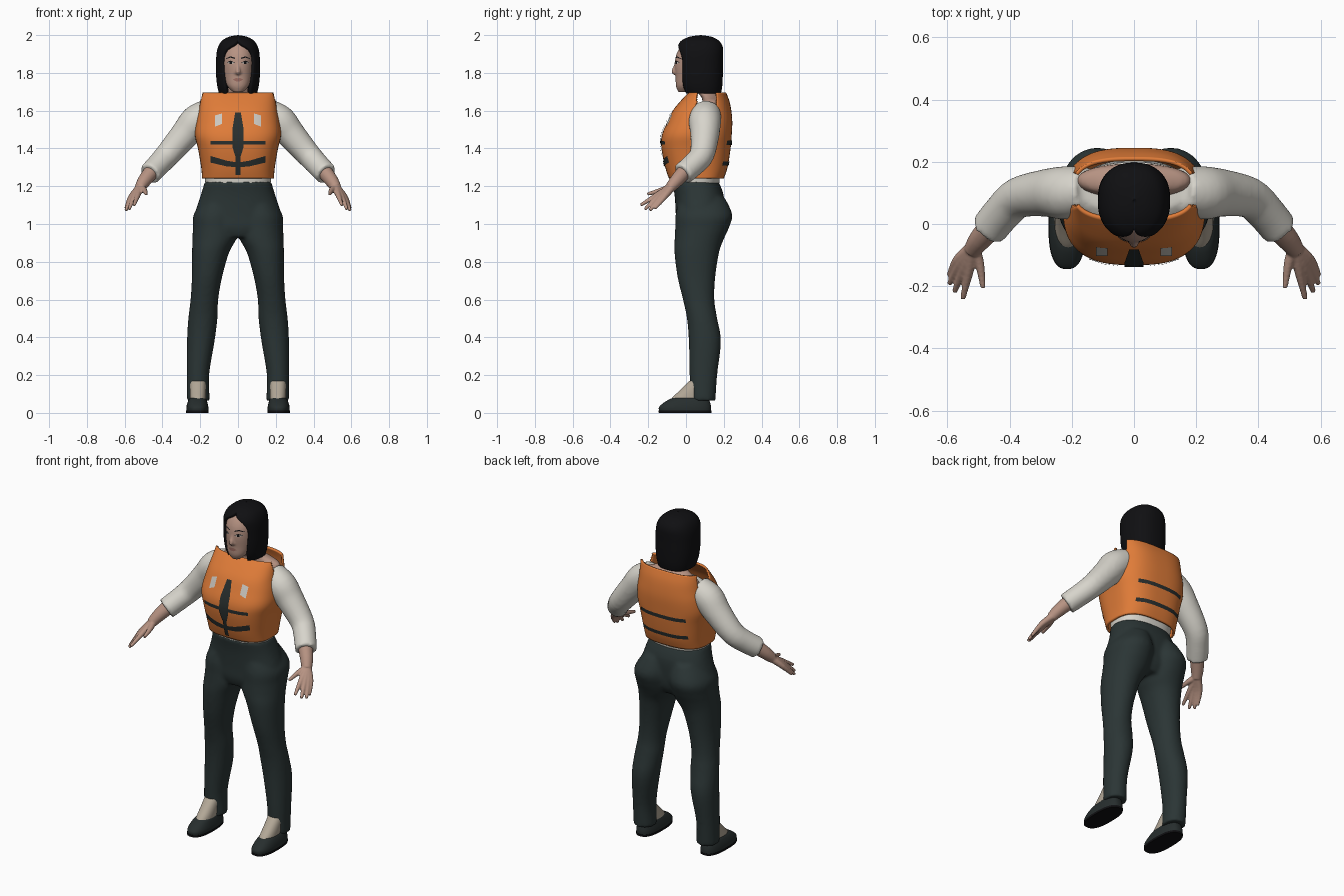
import bpy, bmesh, math
from mathutils import Vector
from mathutils.bvhtree import BVHTree

cube = bpy.data.objects.get("Cube")
if cube:
    bpy.data.objects.remove(cube, do_unlink=True)


def material(name, r, g, b):
    m = bpy.data.materials.new(name)
    m.use_nodes = True
    m.diffuse_color = (r, g, b, 1)
    bsdf = m.node_tree.nodes["Principled BSDF"]
    bsdf.inputs["Base Color"].default_value = (r, g, b, 1)
    bsdf.inputs["Roughness"].default_value = 0.8
    return m


ORANGE = material("vest orange", .74, .2, .04)
STRAP = material("strap charcoal", .022, .028, .027)
PATCH = material("patch grey", .6, .57, .52)
SHIRT = material("shirt white", .68, .66, .6)
SKIN = material("skin", .47, .29, .225)
HAIR = material("hair black", .005, .005, .006)
TROUSER = material("trouser dark green", .024, .036, .036)
SHOE = material("shoe dark", .02, .027, .027)
SOCK = material("sock tan", .45, .39, .31)
LIP = material("lip rose", .33, .15, .12)


def spline(rows, steps=4):
    """Resample rows of numbers along a smooth curve."""
    out = []
    for i in range(len(rows) - 1):
        a, b, c, d = (rows[max(0, min(len(rows) - 1, i + k))] for k in (-1, 0, 1, 2))
        for t in (k / steps for k in range(steps)):
            out.append([q + .5 * t * (r - p + t * (2*p - 5*q + 4*r - s + t * (3*(q - r) + s - p)))
                        for p, q, r, s in zip(a, b, c, d)])
    return out + [list(rows[-1])]


def skin_rings(bm, rings, closed=True):
    rings = [[bm.verts.new(p) for p in ring] for ring in rings]
    n = len(rings[0])
    for a, b in zip(rings, rings[1:]):
        for j in range(n if closed else n - 1):
            k = (j + 1) % n
            bm.faces.new((a[j], a[k], b[k], b[j]))
    return rings


def loft(bm, rows, power=.85, side=1, cap=True, arc=False, n=48):
    """Stack of rounded sections: z, centre y, half width, half depth, centre x, front gap."""
    rows = sorted(list(r) + [0] * (6 - len(r)) for r in rows)
    rings = []
    for z, cy, rx, ry, cx, gap in spline(rows):
        gap = math.radians(max(gap, 0))
        ring = []
        for j in range(n):
            f = j / (n - 1) if arc else j / n
            a = -math.pi / 2 + gap + f * (2 * math.pi - 2 * gap)
            c, s = math.cos(a), math.sin(a)
            ring.append((side * cx + rx * math.copysign(abs(c) ** power, c),
                         cy + ry * math.copysign(abs(s) ** power, s), z))
        rings.append(ring)
    rings = skin_rings(bm, rings, not arc)
    if cap and not arc:
        bm.faces.new(rings[0][::-1])
        bm.faces.new(rings[-1])


def tube(bm, rows, side=1, n=20):
    """Round limb through points x, y, z, radius."""
    pts = spline([(side * x, y, z, r) for x, y, z, r in rows])
    rings = []
    for i, (x, y, z, r) in enumerate(pts):
        t = Vector(pts[min(i + 1, len(pts) - 1)][:3]) - Vector(pts[max(i - 1, 0)][:3])
        q = t.to_track_quat('Z', 'Y')
        ring = [(r * math.cos(k * math.tau / n), r * math.sin(k * math.tau / n), 0) for k in range(n)]
        rings.append([Vector((x, y, z)) + q @ Vector(p) for p in ring])
    rings = skin_rings(bm, rings)
    bm.faces.new(rings[0][::-1])
    bm.faces.new(rings[-1])


def finish(name, bm, mat, voxel=0, shell=0, smooth=4):
    me = bpy.data.meshes.new(name)
    bm.to_mesh(me)
    bm.free()
    me.materials.append(mat)
    me.polygons.foreach_set("use_smooth", [True] * len(me.polygons))
    me.set_sharp_from_angle(angle=math.radians(55))
    ob = bpy.data.objects.new(name, me)
    bpy.context.collection.objects.link(ob)
    if voxel:
        m = ob.modifiers.new("blend", 'REMESH')
        m.mode, m.voxel_size, m.use_smooth_shade = 'VOXEL', voxel, True
        m = ob.modifiers.new("soften", 'SMOOTH')
        m.iterations = smooth
    if shell:
        m = ob.modifiers.new("thickness", 'SOLIDIFY')
        m.thickness, m.offset = shell, -1
    return ob


def decal(name, mat, target, stations, facing=-1, lift=.004, rows=5):
    """Thin plate draped on a surface; stations are x, low z, high z."""
    bvh = BVHTree.FromObject(target, bpy.context.evaluated_depsgraph_get())
    bm, grid = bmesh.new(), []
    stations = sorted(stations)
    for (x0, l0, h0), (x1, l1, h1) in zip(stations, stations[1:]):
        for k in range(7):
            t = k / 6
            x, lo, hi = x0 + t * (x1 - x0), l0 + t * (l1 - l0), h0 + t * (h1 - h0)
            col = []
            for j in range(rows):
                z = lo + (hi - lo) * j / (rows - 1)
                hit = bvh.ray_cast(Vector((x, facing * 2, z)), Vector((0, -facing, 0)))[0]
                col.append((x, hit.y + facing * lift, z) if hit else (x, 0, z))
            grid.append(col)
    skin_rings(bm, grid if facing > 0 else grid[::-1], closed=False)
    for f in bm.faces:
        f.normal_update()
        if f.normal.y * facing < 0:
            f.normal_flip()
    return finish(name, bm, mat)


# Trousers: pelvis and two legs blended together
bm = bmesh.new()
loft(bm, [(1.225, .05, .175, .122), (1.15, .07, .198, .13), (1.05, .073, .228, .127),
          (.98, .07, .222, .122), (.93, .065, .13, .1)])
for s in (-1, 1):
    loft(bm, [(1.14, .085, .085, .12, .095), (1.05, .095, .118, .15, .117), (.98, .085, .119, .142, .12),
              (.92, .07, .116, .13, .125), (.85, .057, .098, .118, .145), (.72, .055, .08, .1, .164),
              (.6, .067, .073, .083, .178), (.5, .085, .077, .08, .186), (.38, .1, .073, .085, .197),
              (.2, .092, .059, .073, .212), (.065, .09, .061, .066, .21)], .95, s)
finish("trousers", bm, TROUSER, voxel=.011)

# Shirt with both sleeves
bm = bmesh.new()
loft(bm, [(1.2, .055, .172, .12), (1.25, .055, .177, .125), (1.45, .065, .2, .14),
          (1.58, .09, .19, .11), (1.63, .12, .18, .08)])
for s in (-1, 1):
    tube(bm, [(.15, .11, 1.59, .076), (.22, .1, 1.545, .086), (.28, .1, 1.475, .077), (.37, .085, 1.37, .066),
              (.42, .04, 1.315, .062), (.468, -.018, 1.265, .06)], s, 28)
finish("shirt", bm, SHIRT, voxel=.011)

# Vest, open at the neck and shoulders
bm = bmesh.new()
loft(bm, [(1.24, .055, .19, .145), (1.3, .055, .195, .165), (1.4, .053, .212, .183), (1.47, .057, .228, .185),
          (1.54, .073, .222, .172), (1.6, .085, .21, .155), (1.65, .1, .203, .13), (1.695, .113, .2, .1)],
     .72, cap=False, n=96)
holes = []
for f in bm.faces:
    c = f.calc_center_median()
    if abs(c.x) > .14 and c.z > 1.5 and .055 < c.y < .165:
        holes.append(f)
bmesh.ops.delete(bm, geom=holes, context='FACES')
vest = finish("vest", bm, ORANGE, shell=.012)

# Shoulders and neck
bm = bmesh.new()
loft(bm, [(1.6, .135, .19, .06), (1.65, .14, .175, .053), (1.675, .13, .11, .05),
          (1.71, .1, .055, .052), (1.78, .075, .05, .05)], .95)
finish("neck", bm, SKIN, voxel=.01)

# Head with nose
bm = bmesh.new()
loft(bm, [(1.698, -.015, .025, .025), (1.73, .002, .056, .055), (1.78, .03, .075, .085), (1.84, .05, .084, .11),
          (1.9, .06, .085, .11), (1.95, .07, .07, .088), (1.975, .072, .03, .04)], .92)
tube(bm, [(0, -.048, 1.865, .008), (0, -.057, 1.83, .01), (0, -.064, 1.808, .013), (0, -.055, 1.795, .01)])
for s in (-1, 1):
    tube(bm, [(.013, -.048, 1.815, .008), (.013, -.052, 1.803, .01), (.012, -.05, 1.795, .007)], s)
head = finish("head", bm, SKIN, voxel=.005, smooth=3)

# Hair, a bob parted round the face
bm = bmesh.new()
loft(bm, [(1.69, .085, .1, .1, 0, 36), (1.73, .08, .11, .112, 0, 35), (1.79, .077, .116, .118, 0, 38),
          (1.86, .075, .116, .121, 0, 42), (1.9, .074, .114, .123, 0, 38), (1.93, .073, .108, .123, 0, 27),
          (1.955, .074, .097, .113, 0, 8), (1.975, .075, .079, .093), (1.992, .077, .045, .055),
          (2, .078, .001, .001)], .85, arc=True, n=60)
bmesh.ops.remove_doubles(bm, verts=bm.verts[:], dist=.0002)
finish("hair", bm, HAIR, shell=.025)

# Forearms and hands, fingers fanned from the wrist
fingers = [((.53, -.15, 1.155), (.55, -.24, 1.1)), ((.547, -.142, 1.148), (.577, -.218, 1.078)),
           ((.56, -.13, 1.143), (.593, -.192, 1.072)), ((.567, -.115, 1.142), (.594, -.165, 1.082)),
           ((.497, -.125, 1.18), (.485, -.205, 1.158))]
for s, label in ((1, "left"), (-1, "right")):
    bm = bmesh.new()
    tube(bm, [(.45, 0, 1.285, .042), (.495, -.05, 1.23, .036), (.52, -.085, 1.19, .028)], s)
    for knuckle, tip in fingers:
        tube(bm, [(.518, -.075, 1.195, .022), (*knuckle, .0155), (*tip, .0085)], s, 14)
    finish(label + "_hand", bm, SKIN, voxel=.005, smooth=2)

# Socks, shoes and soles
for s, label in ((1, "left"), (-1, "right")):
    bm = bmesh.new()
    loft(bm, [(.04, 0, .044, .1, .212), (.08, .012, .043, .085, .212), (.12, .04, .043, .072, .212),
              (.17, .075, .043, .058, .212)], .9, s)
    finish(label + "_sock", bm, SOCK)
    bm = bmesh.new()
    loft(bm, [(.012, -.005, .058, .138, .215), (.03, -.005, .058, .138, .215), (.05, .003, .054, .126, .215),
              (.07, .015, .047, .107, .214), (.08, .022, .04, .09, .213)], .78, s)
    finish(label + "_shoe", bm, SHOE)
    bm = bmesh.new()
    loft(bm, [(0, -.005, .059, .139, .215), (.012, -.005, .06, .14, .215)], .78, s)
    finish(label + "_sole", bm, HAIR)

# Vest buckle, straps and reflective patches
bpy.context.view_layer.update()
decal("buckle", STRAP, vest, [(-.03, 1.41, 1.5), (-.015, 1.36, 1.59), (.015, 1.36, 1.59), (.03, 1.41, 1.5)], lift=.006)
decal("buckle_stem", STRAP, vest, [(-.012, 1.26, 1.37), (.012, 1.26, 1.37)], lift=.006)
decal("chest_strap", STRAP, vest, [(-.145, 1.42, 1.44), (.145, 1.42, 1.44)])
decal("waist_strap", STRAP, vest, [(-.145, 1.325, 1.36), (-.06, 1.305, 1.335), (0, 1.3, 1.325),
                                   (.06, 1.305, 1.335), (.145, 1.325, 1.36)])
for z in (1.32, 1.43):
    decal("back_strap", STRAP, vest, [(-.15, z - .011, z + .011), (.15, z - .011, z + .011)], facing=1)

# Patches and facial features on each side
for s in (-1, 1):
    def pair(name, mat, target, rows, lift=.004):
        decal(name, mat, target, [(s * x, a, b) for x, a, b in rows], lift=lift)
    pair("patch", PATCH, vest, [(.085, 1.53, 1.585), (.122, 1.515, 1.575)])
    pair("brow", HAIR, head, [(.016, 1.874, 1.88), (.04, 1.881, 1.888), (.064, 1.873, 1.876)], .0015)
    pair("eye", PATCH, head, [(.02, 1.852, 1.854), (.038, 1.846, 1.861), (.056, 1.854, 1.856)], .001)
    pair("iris", HAIR, head, [(.032, 1.847, 1.86), (.044, 1.847, 1.86)], .002)
    pair("eyelash", HAIR, head, [(.019, 1.853, 1.856), (.038, 1.86, 1.865), (.059, 1.854, 1.857)], .003)
decal("lips", LIP, head, [(-.026, 1.763, 1.765), (-.008, 1.754, 1.774), (0, 1.754, 1.771),
                          (.008, 1.754, 1.774), (.026, 1.763, 1.765)], lift=.002)
